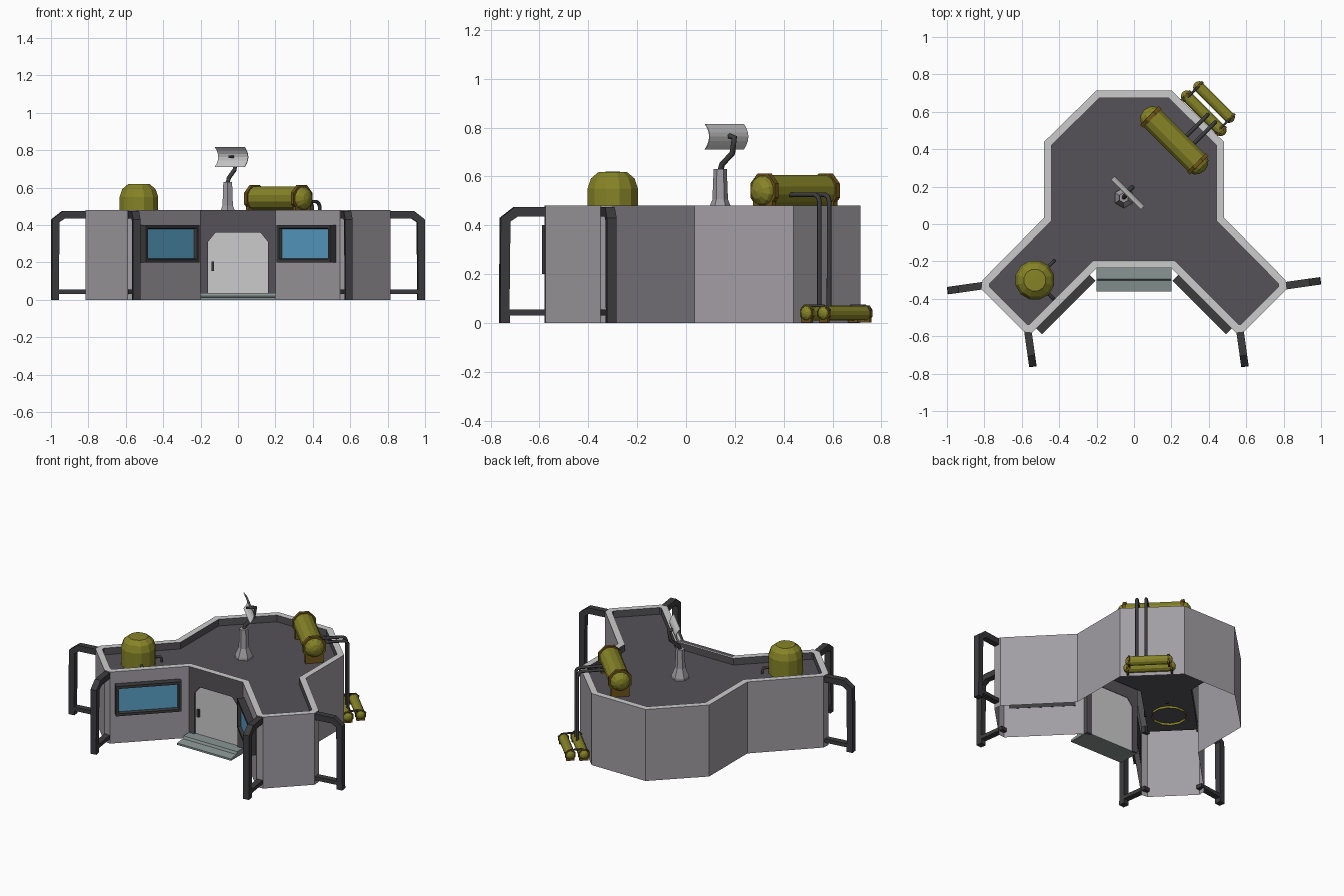
import bpy, bmesh
from math import radians, sin, cos, pi
from mathutils import Matrix, Vector

if "Cube" in bpy.data.objects:
    bpy.data.objects.remove(bpy.data.objects["Cube"])


def mat(name, r, g, b):
    m = bpy.data.materials.new(name)
    m.diffuse_color = (r, g, b, 1)
    m.use_nodes = True
    m.node_tree.nodes["Principled BSDF"].inputs["Base Color"].default_value = m.diffuse_color
    return m


WALL = mat("wall_grey", .36, .34, .37)
LIGHT = mat("light_grey", .62, .62, .62)
ROOF = mat("roof_dark", .09, .085, .095)
DARK = mat("dark_metal", .045, .045, .048)
STEP = mat("step_grey", .25, .30, .29)
GLASS = mat("glass_blue", .10, .36, .58)
OLIVE = mat("olive", .24, .23, .02)
BROWN = mat("brown", .16, .09, .01)


def finish(name, bm, mats, m=Matrix(), normals=True):
    if normals:
        bmesh.ops.recalc_face_normals(bm, faces=bm.faces[:])
    me = bpy.data.meshes.new(name)
    bm.to_mesh(me)
    bm.free()
    for k in mats:
        me.materials.append(k)
    ob = bpy.data.objects.new(name, me)
    ob.matrix_world = m
    bpy.context.collection.objects.link(ob)
    return ob


def place(x, y, z=0, deg=0):
    return Matrix.Translation((x, y, z)) @ Matrix.Rotation(radians(deg), 4, 'Z')


def prism(name, pts, y0, y1, m, material):
    """Profile in local XZ, extruded along local Y."""
    bm = bmesh.new()
    a = [bm.verts.new((x, y0, z)) for x, z in pts]
    b = [bm.verts.new((x, y1, z)) for x, z in pts]
    bm.faces.new(a)
    bm.faces.new(b[::-1])
    for i in range(len(pts)):
        j = (i + 1) % len(pts)
        bm.faces.new((a[j], a[i], b[i], b[j]))
    return finish(name, bm, [material], m)


def box(name, sx, sy, sz, m, material):
    x, z = sx / 2, sz / 2
    return prism(name, [(-x, -z), (x, -z), (x, z), (-x, z)], -sy / 2, sy / 2, m, material)


def lathe(name, profile, sides, m, material):
    """Revolve (radius, z) points about local Z."""
    bm = bmesh.new()
    rings = [[bm.verts.new((r * cos(2 * pi * (k + .5) / sides), r * sin(2 * pi * (k + .5) / sides), z))
              for k in range(sides)] for r, z in profile]
    for a, b in zip(rings, rings[1:]):
        for k in range(sides):
            n = (k + 1) % sides
            bm.faces.new((a[k], a[n], b[n], b[k]))
    bmesh.ops.remove_doubles(bm, verts=bm.verts[:], dist=1e-5)
    return finish(name, bm, [material], m)


def pipe(name, pts, r, material):
    cu = bpy.data.curves.new(name, 'CURVE')
    cu.dimensions = '3D'
    cu.bevel_depth = r
    cu.bevel_resolution = 1
    cu.use_fill_caps = True
    sp = cu.splines.new('POLY')
    sp.points.add(len(pts) - 1)
    for p, co in zip(sp.points, pts):
        p.co = (*co, 1)
    cu.materials.append(material)
    ob = bpy.data.objects.new(name, cu)
    bpy.context.collection.objects.link(ob)
    bpy.ops.object.select_all(action='DESELECT')
    ob.select_set(True)
    bpy.context.view_layer.objects.active = ob
    bpy.ops.object.convert(target='MESH')


# Building shell: open underneath, parapet rim and sunken roof
H = .48
half = [(.2, -.235), (.545, -.58), (.59, -.575), (.815, -.35), (.81, -.30), (.48, .035), (.48, .44), (.2, .715)]
outline = half + [(-x, y) for x, y in reversed(half)]
bm = bmesh.new()
top = [bm.verts.new((x, y, H)) for x, y in outline]
low = [bm.verts.new((x, y, 0)) for x, y in outline]
for i in range(len(outline) - 1):
    bm.faces.new((low[i], low[i + 1], top[i + 1], top[i]))
roof = bm.faces.new(top)
bm.normal_update()
rim = bmesh.ops.inset_individual(bm, faces=[roof], thickness=.04, use_even_offset=True)['faces']
for f in rim:
    f.material_index = 1
old_roof = roof
roof = bmesh.ops.extrude_discrete_faces(bm, faces=[old_roof])['faces'][0]
bmesh.ops.translate(bm, verts=roof.verts[:], vec=(0, 0, -.045))
roof.material_index = 2
for e in roof.edges:
    for f in e.link_faces:
        f.material_index = 2
finish("building_shell", bm, [WALL, LIGHT, ROOF], normals=False)

# Entrance wall with chamfered doorway, jamb and door
arch = [(-.16, 0), (-.16, .31), (-.12, .36), (.12, .36), (.16, .31), (.16, 0)]
prism("entrance_wall", [(-.2, 0)] + arch + [(.2, 0), (.2, H), (-.2, H)], -.235, -.205, Matrix(), ROOF)
prism("door", arch, -.222, -.208, Matrix(), LIGHT)
box("door_handle", .015, .016, .05, place(-.135, -.228, .18), DARK)
prism("entrance_step", [(-.21, 0), (-.36, 0), (-.36, .012), (-.302, .02), (-.295, .036), (-.21, .036)],
      -.2, .2, place(0, 0, 0, 90) @ Matrix.Scale(1, 4), STEP)

# Windows on the inner wing walls
for s, side in ((1, "right"), (-1, "left")):
    bm = bmesh.new()
    bmesh.ops.create_cube(bm, size=1, matrix=Matrix.Diagonal((.405, .045, .20, 1)))
    bm.normal_update()
    f = [f for f in bm.faces if f.normal.y < -.9]
    bmesh.ops.inset_individual(bm, faces=f, thickness=.024)
    bmesh.ops.inset_individual(bm, faces=f, thickness=.006, depth=-.02)
    f[0].material_index = 1
    finish(side + "_window", bm, [DARK, GLASS], place(.365 * s, -.43, .30, -45 * s), False)

# Bracket legs at the wing corners
leg = [(-.02, .475), (.13, .475), (.188, .43), (.19, 0), (.15, 0), (.15, .03), (-.02, .03),
       (-.02, .055), (.152, .055), (.148, .415), (.118, .435), (-.02, .435)]
for name, x, y, a in (("right_leg", .81, -.33, 8), ("left_leg", -.81, -.33, 188),
                      ("front_left_leg", -.567, -.575, 278), ("front_right_leg", .567, -.575, 278)):
    prism(name, leg, -.02, .02, place(x, y, 0, a), DARK)

# Upright water tank with two outlet pipes
lathe("upright_tank", [(.107, .42), (.107, .55), (.092, .592), (.06, .618), (0, .62)], 12,
      place(-.53, -.30), OLIVE)
for s in (1, -1):
    d = Vector((.707, .707 * s, 0))
    c = Vector((-.53, -.30, .47))
    pipe("tank_outlet", [c + d * .09, c + d * .135, c + d * .145 - Vector((0, 0, .012)),
                         c + d * .145 - Vector((0, 0, .04))], .009, DARK)


# Lying tanks: domed ends, octagonal collars with feet
def lying_tank(name, x, y, z, r, length, collar, foot):
    m = place(x, y, z, -45)
    axis = m @ Matrix.Rotation(pi / 2, 4, 'Y')
    h, c = length / 2, length / 2 - r * .8
    lathe(name, [(0, -h), (r * .5, -h + r * .12), (r * .85, -h + r * .4), (r, -c), (r, c),
                 (r * .85, h - r * .4), (r * .5, h - r * .12), (0, h)], 12, axis, OLIVE)
    t = collar / 2
    for s in (-1, 1):
        k = Matrix.Translation((0, 0, s * c))
        lathe(name + "_collar", [(0, -t), (r * 1.16, -t), (r * 1.16, t), (0, t)], 8, axis @ k, BROWN)
        if foot:
            box(name + "_foot", collar, r * 1.7, foot,
                m @ Matrix.Translation((s * c, 0, -r * .6 - foot / 2)), BROWN)


lying_tank("roof_tank", .215, .447, .542, .066, .46, .022, .065)
lying_tank("inner_ground_tank", .373, .592, .04, .032, .32, .012, .02)
lying_tank("outer_ground_tank", .428, .652, .04, .030, .29, .012, .02)

# Hoops linking the two ground tanks
for s in (-1, 1):
    c = Vector((.40 + .085 * s, .62 - .085 * s, 0))
    n = Vector((.707, .707, 0))
    pipe("tank_link", [c + n * k + Vector((0, 0, z)) for k, z in ((-.07, .055), (-.03, .07), (.04, .07), (.075, .05))],
         .006, DARK)

# Twin feed pipes over the parapet and down the back wall
for s in (-1, 1):
    c = Vector((.31 + .02 * s, .46 - .02 * s, 0))
    n = Vector((.707, .707, 0))
    pipe("feed_pipe", [c + n * k + Vector((0, 0, z)) for k, z in
                       ((-.05, .525), (.125, .525), (.142, .517), (.15, .50), (.15, .05))], .010, DARK)

# Antenna: flared mast, bent arm, curved dish and feed
lathe("antenna_mast", [(.055, .43), (.055, .45), (.032, .505), (.027, .63), (0, .632)], 6,
      place(-.055, .14), WALL)
pipe("antenna_arm", [(-.055, .14, .62), (-.05, .148, .65), (-.018, .19, .695), (-.008, .198, .76), (-.028, .178, .765)],
     .012, DARK)
arc = [(-.105 / 2 + .105 * i / 6, .026 * (1 - (i / 3 - 1) ** 2)) for i in range(7)]
dish = [(b, z) for z, b in arc] + [(b - .004, z) for z, b in reversed(arc)]
prism("antenna_dish", dish, -.112, .112, place(-.042, .158, .763, 45), LIGHT)
box("antenna_feed", .03, .012, .012, place(-.035, .163, .765, 45), DARK)
